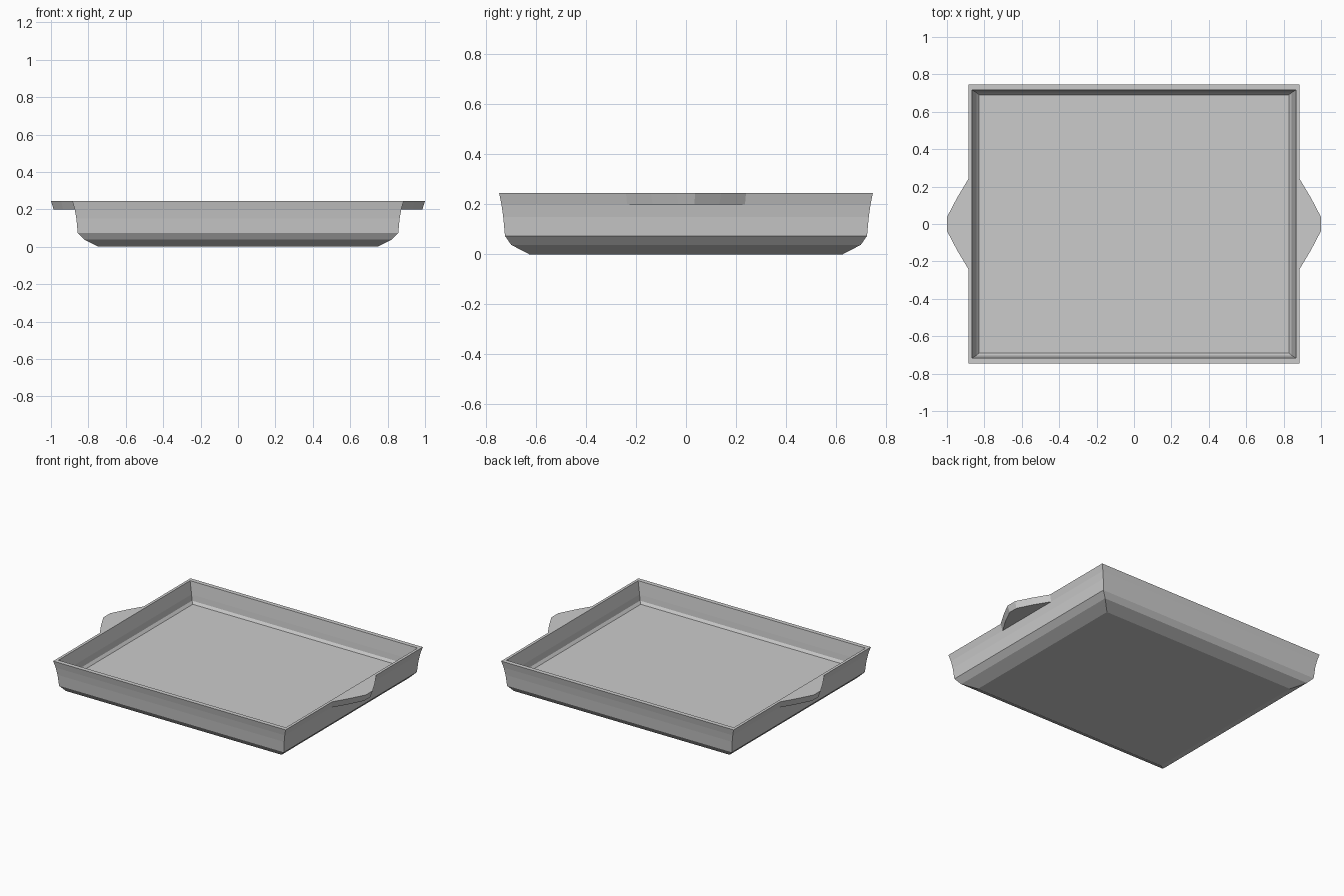
import bpy, bmesh

if "Cube" in bpy.data.objects:
    bpy.data.objects.remove(bpy.data.objects["Cube"])


def make_object(name, loops):
    """Skin a stack of equal-length vertex loops and cap both ends."""
    bm = bmesh.new()
    rings = [[bm.verts.new(p) for p in loop] for loop in loops]
    n = len(rings[0])
    for a, b in zip(rings, rings[1:]):
        for i in range(n):
            j = (i + 1) % n
            bm.faces.new((a[i], a[j], b[j], b[i]))
    bm.faces.new(rings[0][::-1])
    bm.faces.new(rings[-1])
    bmesh.ops.recalc_face_normals(bm, faces=bm.faces)
    mesh = bpy.data.meshes.new(name)
    bm.to_mesh(mesh)
    bm.free()
    obj = bpy.data.objects.new(name, mesh)
    bpy.context.collection.objects.link(obj)
    return obj


def rectangle(hx, hy, z):
    return [(-hx, -hy, z), (hx, -hy, z), (hx, hy, z), (-hx, hy, z)]


# Tray: half width, half depth, height from the base, over the rim, to the floor
profile = [
    (0.746, 0.626, 0.0), (0.822, 0.699, 0.038), (0.857, 0.724, 0.074),
    (0.864, 0.731, 0.15), (0.873, 0.738, 0.2), (0.886, 0.747, 0.245),
    (0.867, 0.717, 0.245), (0.848, 0.706, 0.16), (0.842, 0.702, 0.12),
    (0.828, 0.69, 0.103),
]
make_object("tray", [rectangle(*p) for p in profile])


# Handles: tapered lugs flush with the rim, one on each side
def lug_loop(side, points, z):
    outline = points + [(x, -y) for x, y in reversed(points)]
    return [(side * x, y, z) for x, y in outline]


top = [(0.886, 0.24), (0.946, 0.14), (1.0, 0.037)]
bottom = [(0.873, 0.236), (0.935, 0.134), (0.986, 0.033)]
for side, label in ((-1, "left"), (1, "right")):
    make_object(label + "_handle",
                [lug_loop(side, bottom, 0.2), lug_loop(side, top, 0.245)])
